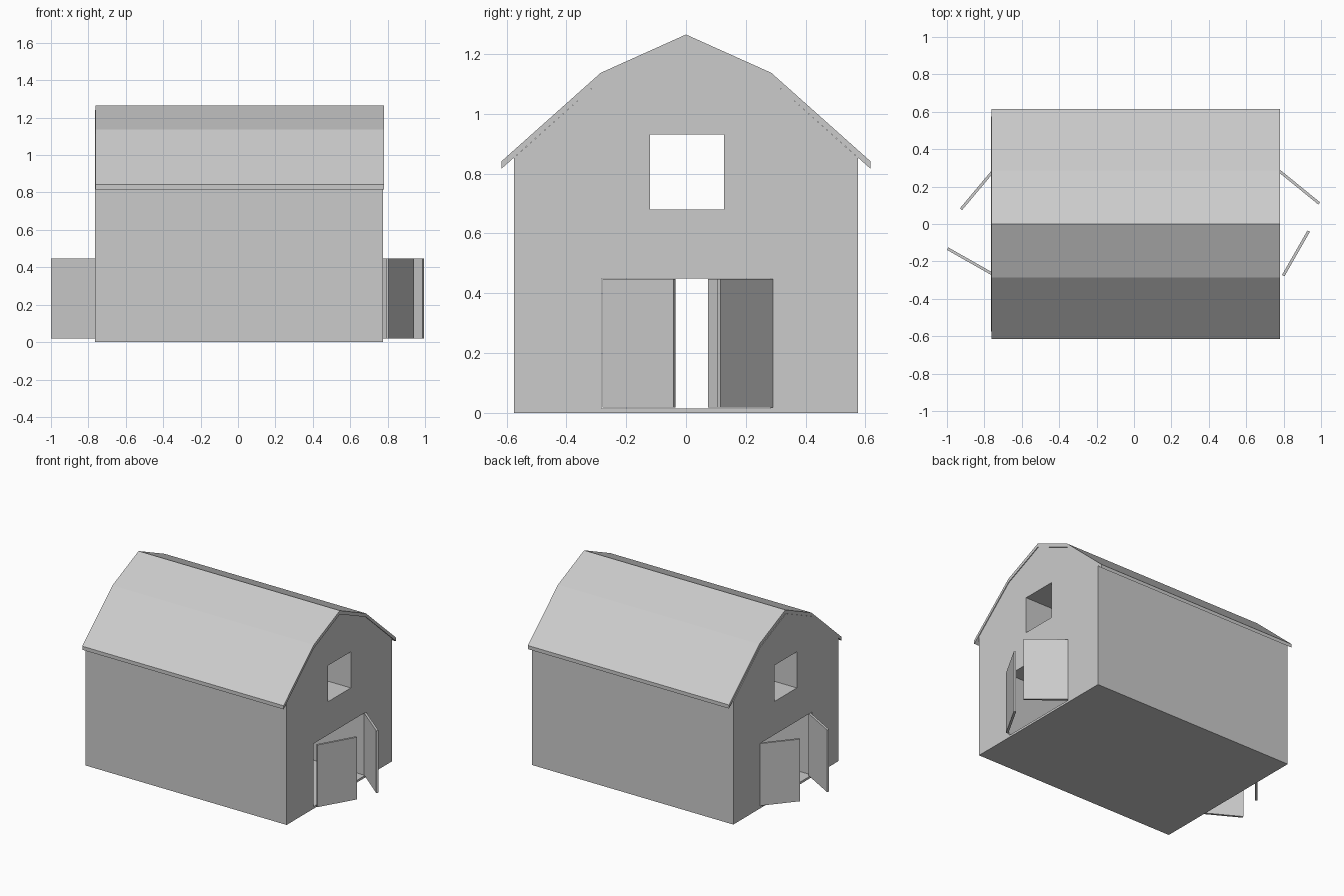
import bpy
import bmesh
from math import atan2, hypot
from mathutils import Vector

cube = bpy.data.objects.get("Cube")
if cube:
    bpy.data.objects.remove(cube, do_unlink=True)

grey = bpy.data.materials.new("barn_grey")
grey.use_nodes = True
colour = (0.6, 0.6, 0.6, 1)
grey.diffuse_color = colour
grey.node_tree.nodes["Principled BSDF"].inputs["Base Color"].default_value = colour


def finish(name, bm):
    bmesh.ops.recalc_face_normals(bm, faces=bm.faces)
    mesh = bpy.data.meshes.new(name)
    bm.to_mesh(mesh)
    bm.free()
    mesh.materials.append(grey)
    obj = bpy.data.objects.new(name, mesh)
    bpy.context.collection.objects.link(obj)
    return obj


def extrude_profile(name, profile, x0, x1):
    """Sweep a closed (y, z) outline along x."""
    bm = bmesh.new()
    face = bm.faces.new([bm.verts.new((x0, y, z)) for y, z in profile])
    swept = bmesh.ops.extrude_face_region(bm, geom=[face])["geom"]
    verts = [v for v in swept if isinstance(v, bmesh.types.BMVert)]
    bmesh.ops.translate(bm, verts=verts, vec=(x1 - x0, 0, 0))
    return finish(name, bm)


def mirrored(half):
    """Complete a symmetric line from its +y half, ending on the ridge."""
    return half + [(-y, z) for y, z in reversed(half[:-1])]


def rect(y0, y1, z0, z1):
    return [(y0, z0), (y1, z0), (y1, z1), (y0, z1)]


# Gambrel roof: an even slab with plumb-cut eaves
thickness = 0.025
roof_top = [(0.616, 0.842), (0.285, 1.137), (0, 1.265)]
roof_under = [(y, z - thickness) for y, z in roof_top]
extrude_profile("roof", mirrored(roof_top) + mirrored(roof_under)[::-1], -0.761, 0.78)

# Barn body, filling up to the underside of the roof
body_half = [(0.575, 0), (0.575, 0.853)] + roof_under[1:]
body = extrude_profile("barn_body", mirrored(body_half), -0.765, 0.775)

# Doorway and loft window run straight through from end to end
openings = {"doorway": rect(-0.283, 0.283, 0.015, 0.45),
            "loft_window": rect(-0.12, 0.127, 0.68, 0.93)}
for name, outline in openings.items():
    cutter = extrude_profile(name + "_cutter", outline, -1, 1)
    cutter.hide_render = True
    mod = body.modifiers.new(name, "BOOLEAN")
    mod.operation = "DIFFERENCE"
    mod.solver = "EXACT"
    mod.object = cutter
    bpy.context.view_layer.objects.active = body
    bpy.ops.object.modifier_apply(modifier=mod.name)
    bpy.data.objects.remove(cutter, do_unlink=True)

# Door leaves standing open: hinge point to free edge
doors = {
    "left_end_front_door": ((0.798, -0.276), (0.934, -0.038)),
    "left_end_back_door": ((0.775, 0.285), (0.99, 0.11)),
    "right_end_front_door": ((-0.758, -0.267), (-0.996, -0.132)),
    "right_end_back_door": ((-0.758, 0.278), (-0.925, 0.079)),
}
for name, (hinge, edge) in doors.items():
    dx, dy = edge[0] - hinge[0], edge[1] - hinge[1]
    bm = bmesh.new()
    bmesh.ops.create_cube(bm, size=1)
    bmesh.ops.scale(bm, verts=bm.verts, vec=(hypot(dx, dy), 0.015, 0.43))
    leaf = finish(name, bm)
    leaf.rotation_euler.z = atan2(dy, dx)
    leaf.location = (Vector((*hinge, 0.233)) + Vector((*edge, 0.233))) / 2
